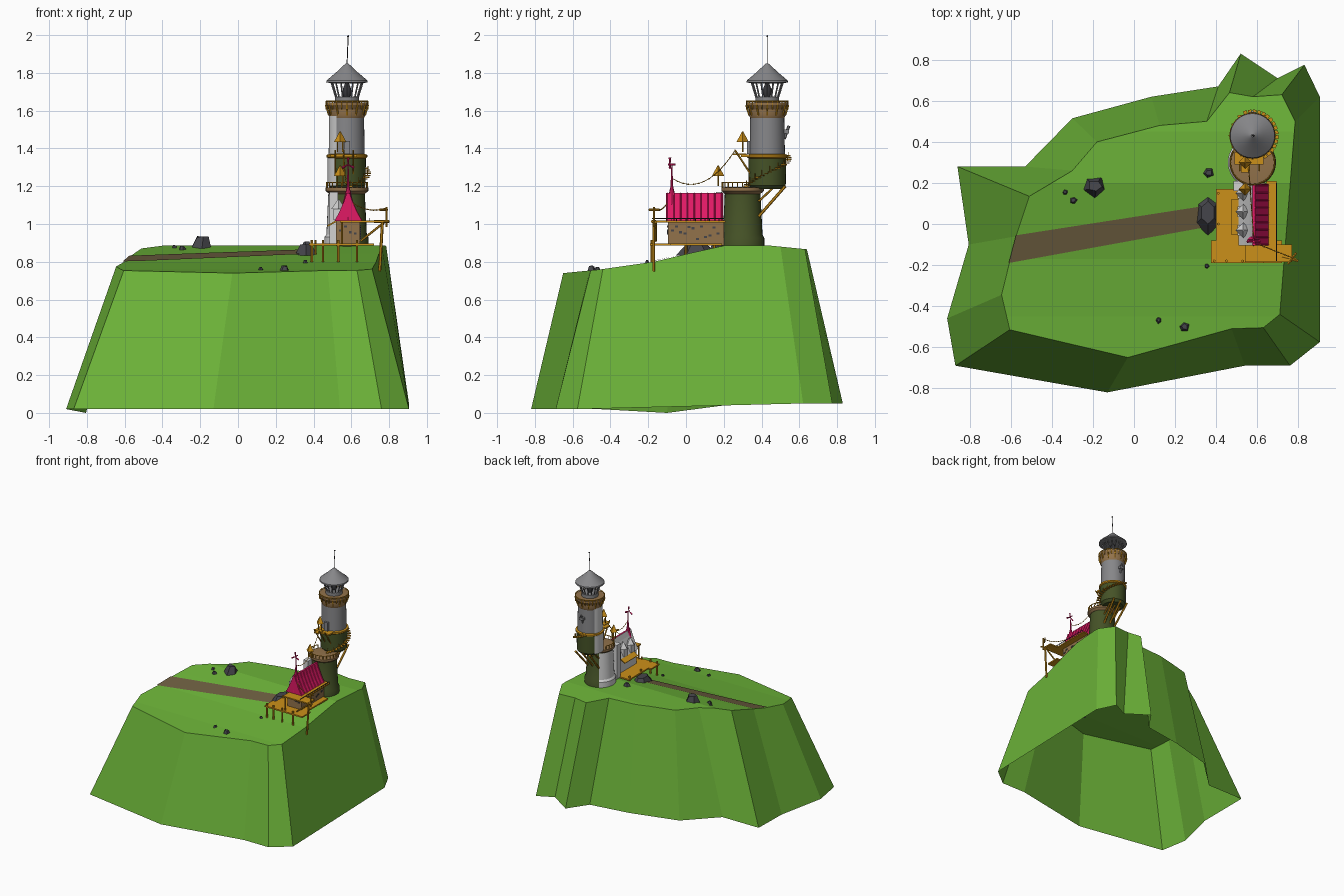
import bpy, bmesh, math, random
from mathutils import Vector, Matrix

random.seed(4)
cube = bpy.data.objects.get("Cube")
if cube:
    bpy.data.objects.remove(cube)

PALETTE = {
    "grass": (0.15, 0.45, 0.04), "dirt": (0.15, 0.11, 0.05), "rock": (0.06, 0.06, 0.07),
    "wood": (0.6, 0.28, 0.01), "pink": (0.75, 0.01, 0.13), "olive": (0.06, 0.085, 0.02),
    "grey": (0.24, 0.24, 0.25), "white": (0.65, 0.65, 0.65), "tan": (0.29, 0.17, 0.07),
    "iron": (0.04, 0.04, 0.045)}
MATS = {}
for key, rgb in PALETTE.items():
    m = bpy.data.materials.new(key)
    m.use_nodes = True
    m.diffuse_color = (*rgb, 1)
    m.node_tree.nodes["Principled BSDF"].inputs["Base Color"].default_value = (*rgb, 1)
    MATS[key] = m


def finish(bm, name, *mats, smooth=False):
    bmesh.ops.recalc_face_normals(bm, faces=bm.faces)
    mesh = bpy.data.meshes.new(name)
    bm.to_mesh(mesh)
    bm.free()
    obj = bpy.data.objects.new(name, mesh)
    bpy.context.collection.objects.link(obj)
    for key in mats:
        mesh.materials.append(MATS[key])
    if smooth:
        bpy.ops.object.select_all(action="DESELECT")
        obj.select_set(True)
        bpy.context.view_layer.objects.active = obj
        bpy.ops.object.shade_smooth_by_angle()
    return obj


def box(bm, lo, hi, rot=None):
    lo, hi = Vector(lo), Vector(hi)
    mat = Matrix.Translation((lo + hi) / 2) @ (rot or Matrix()) @ Matrix.Diagonal((*(hi - lo), 1))
    bmesh.ops.create_cube(bm, size=1, matrix=mat)


def rod(bm, a, b, r=0.004, r2=None, sides=6):
    a, b = Vector(a), Vector(b)
    turn = (b - a).to_track_quat("Z", "Y").to_matrix().to_4x4()
    bmesh.ops.create_cone(bm, cap_ends=True, segments=sides, radius1=r, radius2=r if r2 is None else r2,
                          depth=(b - a).length, matrix=Matrix.Translation((a + b) / 2) @ turn)


def polar(c, r, deg, z):
    t = math.radians(deg)
    return Vector((c[0] + r * math.cos(t), c[1] + r * math.sin(t), z))


def lathe(name, c, profile, mat, start=0, sweep=360, segs=32):
    # Turned shape; a partial sweep gives a curved plate
    bm = bmesh.new()
    closed = sweep == 360
    cols = [[bm.verts.new(polar(c, r, start + sweep * i / segs, z)) for r, z in profile]
            for i in range(segs + (not closed))]
    for i in range(segs):
        p, q = cols[i], cols[(i + 1) % len(cols)]
        for j in range(len(profile) - 1):
            bm.faces.new((p[j], q[j], q[j + 1], p[j + 1]))
    if closed:
        bm.faces.new([col[0] for col in cols])
        bm.faces.new([col[-1] for col in cols])
    return finish(bm, name, mat, smooth=True)


def railing(bm, c, r, z, h, n, start=0, sweep=360):
    pts = [polar(c, r, start + sweep * i / n, z) for i in range(n + 1)]
    up = Vector((0, 0, h))
    for p, q in zip(pts, pts[1:]):
        rod(bm, p, p + up, 0.003)
        rod(bm, p + up, q + up, 0.0035)


# Headland: open-bottomed cliff shell with a sloping top
LEVELS = [(-0.65, 0.74), (-0.45, 0.76), (-0.17, 0.80), (0.02, 0.845), (0.2, 0.885), (0.45, 0.885), (0.65, 0.865)]


def ground(y):
    for (a, za), (b, zb) in zip(LEVELS, LEVELS[1:]):
        if y <= b:
            return za + (zb - za) * (y - a) / (b - a)
    return LEVELS[-1][1]


BASE = [(-.86, .28), (-.53, .28), (-.30, .515), (.085, .62), (.41, .67), (.52, .83), (.70, .71), (.83, .775),
        (.905, .62), (.905, -.575), (.76, -.69), (.54, -.69), (-.13, -.82), (-.87, -.69), (-.91, -.46), (-.805, -.10)]
RIM = [(-.51, .135), (-.30, .26), (-.18, .40), (.125, .48), (.355, .50), (.465, .64), (.58, .62), (.72, .63),
       (.785, .50), (.71, -.44), (.63, -.505), (.475, -.51), (-.03, -.65), (-.605, -.515), (-.645, -.345), (-.575, -.06)]
bm = bmesh.new()
low = [bm.verts.new((x, y, 0.05 if y > 0.2 else 0.0 if -0.2 < y else 0.02)) for x, y in BASE]
top = [bm.verts.new((x, y, 0.8)) for x, y in RIM]
for i in range(len(low)):
    j = (i + 1) % len(low)
    bm.faces.new((low[i], low[j], top[j], top[i]))
cap = [bm.faces.new(top)]
for y, _ in LEVELS[1:-1]:
    geom = cap + list({e for f in cap for e in f.edges}) + list({v for f in cap for v in f.verts})
    bmesh.ops.bisect_plane(bm, geom=geom, plane_co=(0, y, 0), plane_no=(0, 1, 0))
    cap = [f for f in bm.faces if all(abs(v.co.z - 0.8) < 1e-4 for v in f.verts)]
for v in {v for f in cap for v in f.verts}:
    v.co.z = ground(v.co.y)
finish(bm, "headland", "grass")

# Footpath laid on the slope
bm = bmesh.new()
rows = []
for i in range(17):
    t = i / 16
    rows.append([bm.verts.new((x, y, ground(y) + 0.005)) for x, y in
                 ((-.575 + .9 * t, -.055 + .14 * t), (-.61 + .935 * t, -.19 + .17 * t))])
for p, q in zip(rows, rows[1:]):
    bm.faces.new((p[0], p[1], q[1], q[0]))
finish(bm, "footpath", "dirt")

# Scattered rocks and the slab at the end of the path
bm = bmesh.new()
for x, y, r in [(-.19, .185, .055), (-.335, .155, .014), (-.295, .115, .02), (.365, .25, .028),
                (.355, -.205, .014), (.12, -.47, .017), (.245, -.5, .027)]:
    mat = Matrix.Translation((x, y, ground(y) + r * 0.3)) @ Matrix.Rotation(random.random() * 3, 4, "Z")
    made = bmesh.ops.create_cone(bm, cap_ends=True, segments=5, radius1=r, radius2=r * 0.55, depth=r * 1.1, matrix=mat)
    for v in made["verts"]:
        v.co += Vector([random.uniform(-0.15, 0.15) * r for _ in range(3)])
made = bmesh.ops.create_cone(bm, cap_ends=True, segments=6, radius1=0.1, radius2=0.05, depth=0.06,
                             matrix=Matrix.Translation((.36, .055, .862)) @ Matrix.Diagonal((.7, 1.1, 1, 1)))
finish(bm, "rocks", "rock")

# Lower and upper towers, the upper one set back over the lower
LOWER, UPPER = (.577, .30), (.577, .43)
lathe("lower_tower", LOWER, [(.115, .86), (.115, .925), (.105, .945), (.094, 1.17)], "olive")
lathe("lower_deck", LOWER, [(.095, 1.16), (.113, 1.175), (.113, 1.192), (.09, 1.195)], "tan")
lathe("upper_tower_base", UPPER, [(.08, 1.185), (.098, 1.205), (.1, 1.35)], "olive")
lathe("upper_tower", UPPER, [(.094, 1.35), (.09, 1.58)], "grey")
lathe("tower_ring", UPPER, [(.1, 1.348), (.108, 1.354), (.108, 1.366), (.095, 1.37)], "wood")
lathe("lower_white_facing", LOWER, [(.12, .88), (.12, .93), (.109, .945), (.099, 1.16)], "white", 122, 115, 12)
lathe("upper_white_facing", UPPER, [(.103, 1.2), (.104, 1.35), (.097, 1.355), (.095, 1.575)], "white", 145, 90, 10)
lathe("gallery", UPPER, [(.09, 1.56), (.097, 1.575), (.097, 1.605), (.112, 1.63), (.112, 1.642), (.06, 1.645)], "tan")
lathe("lantern_sill", UPPER, [(.063, 1.64), (.063, 1.672), (.055, 1.675)], "grey")
lathe("lantern_roof", UPPER, [(.085, 1.745), (.11, 1.75), (.108, 1.76), (.055, 1.805), (.018, 1.84), (.006, 1.85)], "grey")
lathe("lamp", UPPER, [(.015, 1.67), (.022, 1.69), (.022, 1.715), (.01, 1.745)], "iron", segs=12)

bm = bmesh.new()
for i in range(16):
    rod(bm, polar(UPPER, .058, i * 22.5, 1.668), polar(UPPER, .084, i * 22.5, 1.752), 0.0045)
finish(bm, "lantern_bars", "grey")

bm = bmesh.new()
rod(bm, (*UPPER, 1.84), (.583, .43, 1.99), 0.0025)
bmesh.ops.create_icosphere(bm, subdivisions=1, radius=0.006, matrix=Matrix.Translation((.583, .43, 1.994)))
finish(bm, "antenna", "iron")

# Gallery rail and brackets, deck rail, and back struts
bm = bmesh.new()
railing(bm, UPPER, .11, 1.605, .045, 24)
railing(bm, LOWER, .108, 1.19, .03, 16, 150, 240)
for i in range(12):
    rod(bm, polar(UPPER, .095, i * 30, 1.575), polar(UPPER, .112, i * 30, 1.63), 0.005)
for dx in (-.05, 0, .05):
    rod(bm, (.577 + dx, .385, 1.04), (.577 + dx * 1.3, .525, 1.2), 0.008)
    rod(bm, (.577 + dx, .385, 1.12), (.577 + dx, .47, 1.2), 0.006)
finish(bm, "tower_timbers", "wood")

# Winding stair round the outer side of the upper tower
bm = bmesh.new()
for i in range(18):
    turn = -80 + i * 11
    p = polar(UPPER, .112, turn, 1.2 + i * .0095)
    spin = Matrix.Rotation(math.radians(turn), 4, "Z")
    half = Vector((.015, .009, .003))
    box(bm, p - half, p + half, spin)
    if i % 2 == 0:
        rod(bm, p, p + Vector((0, 0, .03)), 0.0025)
finish(bm, "winding_stair", "wood")

# Small landing, hanging porch and braces in front of the upper tower
bm = bmesh.new()
box(bm, (.49, .29, 1.355), (.63, .35, 1.367))
box(bm, (.52, .25, 1.365), (.56, .32, 1.372))
for x in (.515, .56, .61):
    rod(bm, (x, .26, 1.39), (x, .345, 1.26), 0.005)
for z, y in ((1.38, .3), (1.2, .17)):
    for x in (.527, .555):
        rod(bm, (x, y, z), (x, y, z + .06), 0.004)
    rod(bm, (.541, y, z + .055), (.541, y, z + .11), 0.032, 0.003, 4)
finish(bm, "porches", "wood")
bm = bmesh.new()
box(bm, (.56, .515, 1.48), (.595, .545, 1.5))
rod(bm, (.577, .52, 1.45), (.577, .545, 1.52), 0.008)
box(bm, (.56, .323, 1.37), (.594, .345, 1.44))
finish(bm, "tower_fittings", "grey")

# House walls with projecting stones
bm = bmesh.new()
box(bm, (.52, -.095, .885), (.645, .2, 1.02))
bm.normal_update()
for f in bm.faces:
    f.material_index = int(f.normal.x < -.5)
finish(bm, "house_walls", "tan", "white")
bm = bmesh.new()
for i in range(12):
    y, z = -.08 + .022 * i, random.uniform(.91, .99)
    box(bm, (.64, y, z), (.65, y + .016, z + .011))
    if i < 4:
        box(bm, (.535 + i * .026, -.1, z), (.55 + i * .026, -.09, z + .011))
finish(bm, "wall_stones", "rock")

# Curved gable roof, coloured by the way each slope faces
bm = bmesh.new()
half = [(.073, 1.015), (.046, 1.065), (.02, 1.125), (.007, 1.165)]
outline = [(-x, z) for x, z in half] + half[::-1]
face = bm.faces.new([bm.verts.new((.583 + x, -.105, z)) for x, z in outline])
out = bmesh.ops.extrude_face_region(bm, geom=[face])
bmesh.ops.translate(bm, vec=(0, .3, 0), verts=[v for v in out["geom"] if isinstance(v, bmesh.types.BMVert)])
bmesh.ops.recalc_face_normals(bm, faces=bm.faces)
for f in bm.faces:
    f.material_index = int(f.normal.x < -.3)
finish(bm, "house_roof", "pink", "white")

bm = bmesh.new()
for i in range(9):
    y = -.1 + i * .036
    for (xa, za), (xb, zb) in zip(half, half[1:]):
        rod(bm, (.583 + xa, y, za), (.583 + xb, y, zb), 0.003, sides=4)
finish(bm, "roof_battens", "pink")

# White dormers on the inland side
bm = bmesh.new()
for y in (-.03, .06, .15):
    box(bm, (.505, y - .025, 1.02), (.56, y + .025, 1.08))
    rod(bm, (.532, y, 1.08), (.532, y, 1.13), 0.038, 0.004, 4)
box(bm, (.485, .16, .89), (.53, .21, 1.17))
finish(bm, "dormers", "white")

# Spire with a small wind rotor
lathe("spire", (.583, -.075), [(.032, 1.02), (.026, 1.1), (.03, 1.105), (.018, 1.15), (.007, 1.2), (.003, 1.3)], "pink", segs=8)
bm = bmesh.new()
for i in range(3):
    t = math.radians(90 + i * 120)
    rod(bm, (.583, -.085, 1.315), (.583 + .036 * math.cos(t), -.085, 1.315 + .036 * math.sin(t)), 0.003, 0.007, 4)
rod(bm, (.583, -.095, 1.315), (.583, -.055, 1.315), 0.004)
rod(bm, (.583, -.075, 1.25), (.583, -.075, 1.32), 0.003)
finish(bm, "wind_rotor", "pink")

# Timber decks, balcony and awning
bm = bmesh.new()
box(bm, (.375, -.19, .885), (.72, -.08, .896))
box(bm, (.40, -.09, .885), (.52, .17, .896))
box(bm, (.645, -.09, .885), (.69, .19, .896))
box(bm, (.54, -.185, 1.008), (.77, -.10, 1.018))
box(bm, (.645, -.11, 1.008), (.695, .21, 1.018))
box(bm, (.47, -.05, 1.0), (.53, .12, 1.008), Matrix.Rotation(-.5, 4, "Y"))
for x, y in [(.39, -.18), (.45, -.18), (.53, -.18), (.63, -.18), (.41, .0), (.41, .15)]:
    rod(bm, (x, y, ground(y) - .01), (x, y, .915), 0.007)
rod(bm, (.75, -.17, .75), (.765, -.17, 1.02), 0.008)
rod(bm, (.785, -.17, .985), (.785, -.17, 1.09), 0.006)
rod(bm, (.65, -.16, .91), (.775, -.16, 1.01), 0.006)
rod(bm, (.55, -.17, .89), (.55, -.17, 1.01), 0.006)
rod(bm, (.75, -.195, 1.075), (.79, -.14, 1.075), 0.006)
rod(bm, (.72, -.16, 1.013), (.8, -.18, 1.013), 0.007)
finish(bm, "timber_decks", "wood")
bm = bmesh.new()
for i in range(13):
    y = -.1 + i * .025
    rod(bm, (.695, y, 1.015), (.695, y, 1.032), 0.002)
rod(bm, (.695, -.18, 1.03), (.695, .2, 1.03), 0.0025)
finish(bm, "balcony_rail", "iron")


# Hanging light strings
def cable(bm, a, b, sag, n=12):
    pts = [Vector(a).lerp(Vector(b), i / n) - Vector((0, 0, sag * 4 * i / n * (1 - i / n))) for i in range(n + 1)]
    for p, q in zip(pts, pts[1:]):
        rod(bm, p, q, 0.002, sides=4)
        bmesh.ops.create_icosphere(bm, subdivisions=1, radius=0.0045, matrix=Matrix.Translation(q))


bm = bmesh.new()
cable(bm, (.583, -.07, 1.24), (.56, .26, 1.39), .09)
cable(bm, (.583, -.09, 1.13), (.785, -.17, 1.085), .03)
finish(bm, "light_strings", "wood")
